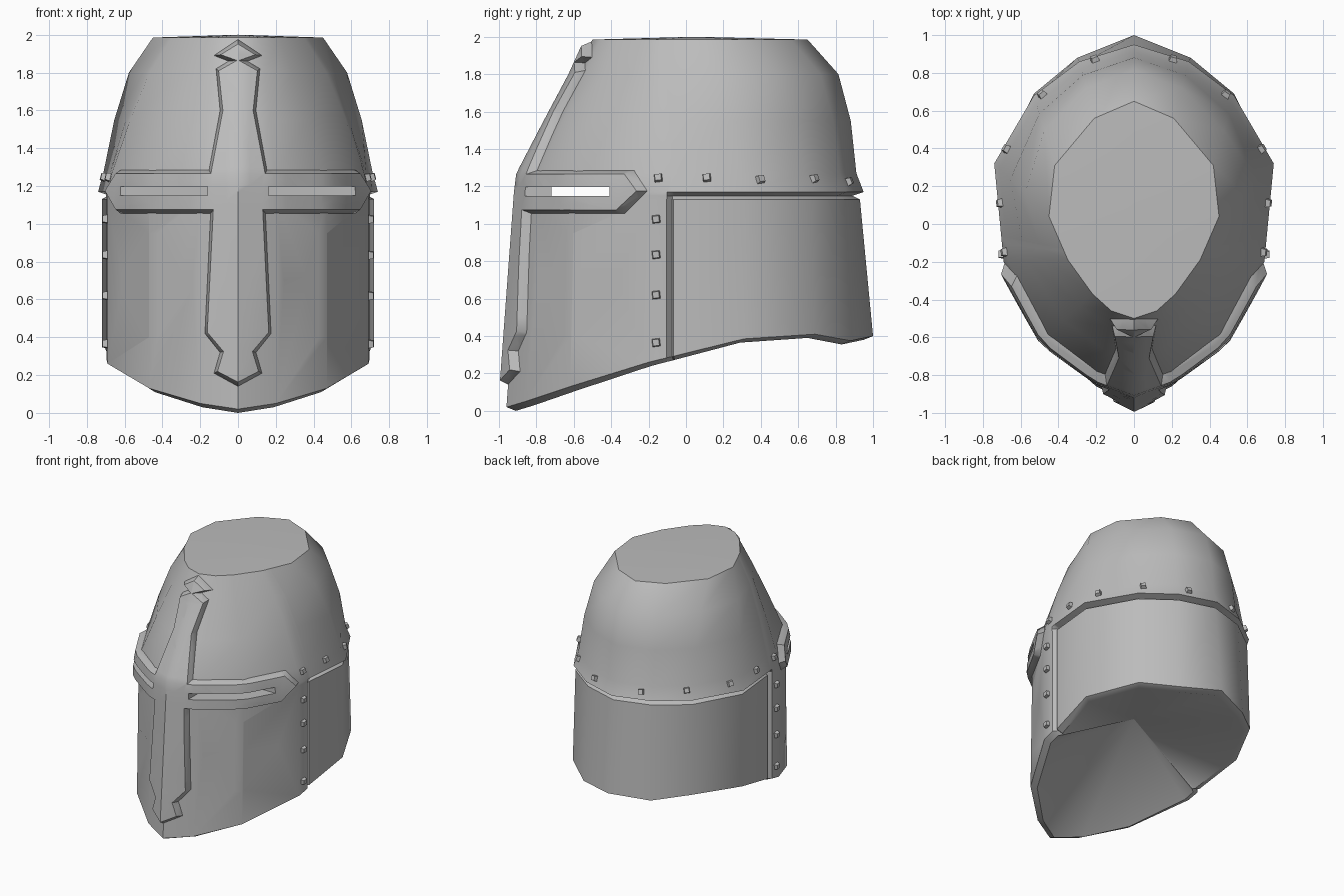
import bpy, bmesh, math
from mathutils import Vector, Matrix
from mathutils.bvhtree import BVHTree

old = bpy.data.objects.get("Cube")
if old:
    bpy.data.objects.remove(old, do_unlink=True)

steel = bpy.data.materials.new("grey_steel")
steel.use_nodes = True
GREY = (0.5, 0.5, 0.5, 1)
steel.diffuse_color = GREY
for node in steel.node_tree.nodes:
    if node.type == 'BSDF_PRINCIPLED':
        node.inputs["Base Color"].default_value = GREY


def finish(name, bm):
    bmesh.ops.recalc_face_normals(bm, faces=bm.faces[:])
    mesh = bpy.data.meshes.new(name)
    bm.to_mesh(mesh)
    bm.free()
    mesh.materials.append(steel)
    obj = bpy.data.objects.new(name, mesh)
    bpy.context.collection.objects.link(obj)
    return obj


def activate(obj):
    bpy.ops.object.select_all(action='DESELECT')
    obj.select_set(True)
    bpy.context.view_layer.objects.active = obj


def cut(obj, cutter):
    cutter.hide_render = True
    mod = obj.modifiers.new("cut", 'BOOLEAN')
    mod.operation, mod.solver, mod.object = 'DIFFERENCE', 'EXACT', cutter
    activate(obj)
    bpy.ops.object.modifier_apply(modifier=mod.name)


def with_seam(points, z=None):
    """Half ring, back to front, with three extra columns at the side seam."""
    ring = [Vector(p if z is None else (*p, z)) for p in points]
    return ring[:4] + [ring[3].lerp(ring[4], t) for t in (.74, .76, .81)] + ring[4:]


def push(p, depth):
    """Move a point toward the vertical axis."""
    return p - Vector((p.x, p.y, 0)).normalized() * depth


# Half rings of the shell, from the crown down to the lower edge
crown = with_seam([(0, .65), (.21, .56), (.42, .31), (.45, .04),
                   (.35, -.19), (.22, -.37), (.12, -.46), (0, -.5)], 1.985)
band = with_seam([(0, .95), (.29, .86), (.53, .68), (.74, .32),
                  (.69, -.2), (.47, -.6), (.2, -.8), (0, -.875)], 1.17)
plate = with_seam([(0, .93), (.285, .845), (.52, .67), (.72, .31),
                   (.69, -.2), (.47, -.6), (.2, -.8), (0, -.878)], 1.13)
edge = with_seam([(0, 1, .40), (.3, .88, .375), (.53, .69, .41), (.72, .31, .385),
                  (.69, -.2, .26), (.47, -.62, .13), (.2, -.86, .05), (0, -.96, .02)])
SEAM = 5

rows = [crown]
for z, base, slope in ((1.8, .62, -.17), (1.55, .33, -.1), (1.27, .08, .05)):
    row = [a.lerp(c, base + slope * a.y / .95) for a, c in zip(band, crown)]
    rows.append([Vector((p.x, p.y, z)) for p in row])
rows.append(band)

# Groove under the band and down the side seam
groove = [a.lerp(b, .5) for a, b in zip(band, plate)]
groove = [push(p, .05) if i <= SEAM else p for i, p in enumerate(groove)]
for ring in (plate, edge):
    ring[SEAM - 1] = push(ring[SEAM - 1], .015)
    ring[SEAM] = push(ring[SEAM], .035)
rows += [groove, plate, edge]
rows.append([push(p, .05) - Vector((0, 0, .02)) for p in edge])

# Helmet shell
bm = bmesh.new()
loops = []
for row in rows:
    full = row + [Vector((-p.x, p.y, p.z)) for p in row[-2:0:-1]]
    loops.append([bm.verts.new(p) for p in full])
n = len(loops[0])
for up, low in zip(loops, loops[1:]):
    for i in range(n):
        j = (i + 1) % n
        bm.faces.new((up[i], up[j], low[j], low[i]))
for ring, tip in ((loops[0], (0, .05, 2)), (loops[-1], (0, 0, .6))):
    centre = bm.verts.new(tip)
    for i in range(n):
        bm.faces.new((ring[i], ring[(i + 1) % n], centre))
bmesh.ops.recalc_face_normals(bm, faces=bm.faces[:])
surface = BVHTree.FromBMesh(bm)
shell = finish("helmet_shell", bm)


def wrapped(name, outline, inset, base, top):
    """Chamfered slab laid over the shell; heights are kept in y until wrapped."""
    bm = bmesh.new()
    face = bm.faces.new([bm.verts.new((x, base, z)) for x, z in outline])
    out = bmesh.ops.extrude_face_region(bm, geom=[face], use_keep_orig=True)["geom"]
    cap = [g for g in out if isinstance(g, bmesh.types.BMFace)][0]
    for v in cap.verts:
        v.co.y = 0
    bm.normal_update()
    bmesh.ops.inset_region(bm, faces=[cap], thickness=inset, use_even_offset=True)
    for v in cap.verts:
        v.co.y = top
    bmesh.ops.triangulate(bm, faces=bm.faces[:])
    cuts = [((i * .06, 0, 0), (1, 0, 0)) for i in range(-11, 12)]
    cuts += [((0, 0, i * .1), (0, 0, 1)) for i in range(1, 20)]
    for co, no in cuts:
        geom = bm.verts[:] + bm.edges[:] + bm.faces[:]
        bmesh.ops.bisect_plane(bm, geom=geom, dist=1e-5, plane_co=co, plane_no=no)
    for v in bm.verts:
        height = v.co.y
        hit = surface.ray_cast(Vector((v.co.x, -3, v.co.z)), Vector((0, 1, 0)))[0]
        if hit is None:
            hit = surface.find_nearest(Vector((v.co.x, -.3, v.co.z)))[0]
        v.co = push(hit, -height)
    return finish(name, bm)


# Raised cross on the face
half = [(0, 1.975), (.127, 1.89), (.05, 1.86), (.116, 1.82), (.095, 1.6),
        (.153, 1.285), (.62, 1.285), (.685, 1.175), (.62, 1.055), (.145, 1.055),
        (.175, .42), (.095, .32), (.127, .21), (0, .14)]
cross = wrapped("face_cross", half + [(-x, z) for x, z in half[-2:0:-1]],
                .02, -.03, .045)

# Eye slits, opened through the shell and the cross arms
bm = bmesh.new()
side = [(.16, -.72), (.16, -1.1), (.9, -1.1), (.9, -.41)]
plan = side + [(-x, y) for x, y in side[::-1]]
floor = bm.faces.new([bm.verts.new((x, y, 1.15)) for x, y in plan])
lifted = bmesh.ops.extrude_face_region(bm, geom=[floor], use_keep_orig=True)["geom"]
for g in lifted:
    if isinstance(g, bmesh.types.BMVert):
        g.co.z = 1.197
slit = finish("slit_cutter", bm)
cutters = [slit]
cut(shell, slit)
cut(cross, slit)

# Breathing crosses sunk into the cheeks
W, X0, X1, Z0, Z1, LOW, HIGH, MID = .022, .24, .61, .665, .722, .40, .95, .45
plus = [(MID - W, LOW), (MID + W, LOW), (MID + W, Z0), (X1, Z0), (X1, Z1), (MID + W, Z1),
        (MID + W, HIGH), (MID - W, HIGH), (MID - W, Z1), (X0, Z1), (X0, Z0), (MID - W, Z0)]
for s in (1, -1):
    groove_cutter = wrapped("cheek_cutter", [(s * x, z) for x, z in plus], .012, .03, -.04)
    cut(shell, groove_cutter)
    cutters.append(groove_cutter)
for c in cutters:
    bpy.data.objects.remove(c, do_unlink=True)

# Rivets along the band and the side seam
spots = [(.7, -.15, 1.25), (.72, .11, 1.25), (.68, .4, 1.24), (.49, .69, 1.245), (.21, .88, 1.23)]
spots += [(.7, -.16, z) for z in (1.025, .835, .62, .365)]
bm = bmesh.new()
for x, y, z in spots:
    for s in (1, -1):
        spot, normal, _, _ = surface.find_nearest(Vector((s * x, y, z)))
        place = (Matrix.Translation(spot) @ normal.to_track_quat('Z', 'Y').to_matrix().to_4x4()
                 @ Matrix.Rotation(math.radians(52), 4, 'Z'))
        bmesh.ops.create_cone(bm, cap_ends=True, segments=4, radius1=.036, radius2=.024,
                              depth=.05, matrix=place)
finish("rivets", bm)

# Smooth shading on the rounded plates
for obj in (shell, cross):
    activate(obj)
    bpy.ops.object.shade_smooth_by_angle(angle=math.radians(40))
